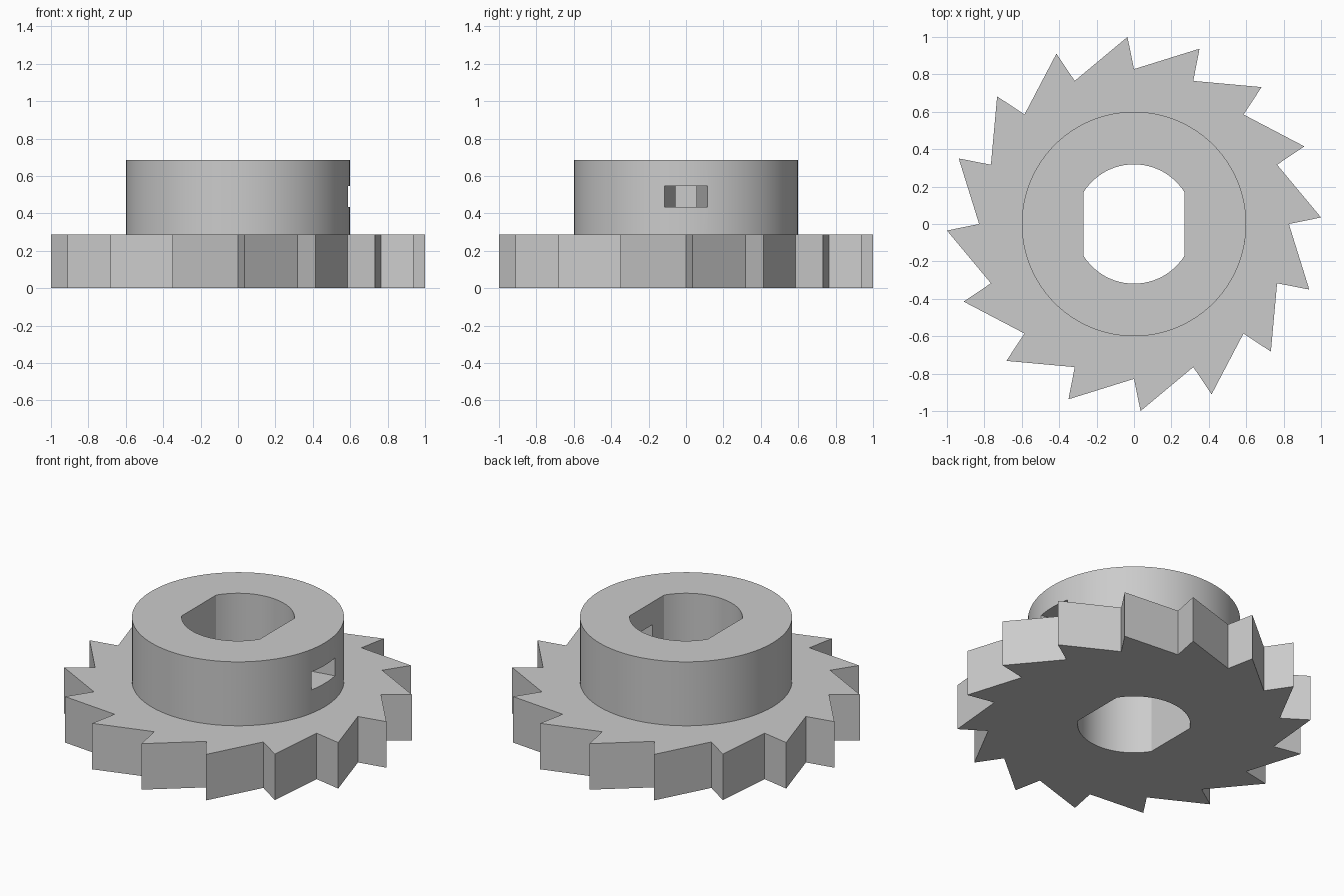
import bpy, bmesh, math

if "Cube" in bpy.data.objects:
    bpy.data.objects.remove(bpy.data.objects["Cube"])

TEETH = 16
WHEEL_TOP, HUB_TOP = 0.287, 0.686

grey = bpy.data.materials.new("light_grey")
grey.diffuse_color = (0.6, 0.6, 0.6, 1)
grey.use_nodes = True
grey.node_tree.nodes["Principled BSDF"].inputs["Base Color"].default_value = grey.diffuse_color


def polar(r, deg):
    a = math.radians(deg)
    return (r * math.cos(a), r * math.sin(a))


def solid(name, loops, z0, z1):
    """Extrude nested closed outlines (outer first, then holes) from z0 to z1."""
    bm = bmesh.new()
    edges = []
    for pts in loops:
        vs = [bm.verts.new((x, y, z0)) for x, y in pts]
        edges += [bm.edges.new((v, vs[(i + 1) % len(vs)])) for i, v in enumerate(vs)]
    bottom = bmesh.ops.triangle_fill(bm, edges=edges, use_beauty=True)["geom"]
    faces = [g for g in bottom if isinstance(g, bmesh.types.BMFace)]
    ext = bmesh.ops.extrude_face_region(bm, geom=faces, use_keep_orig=True)["geom"]
    moved = [g for g in ext if isinstance(g, bmesh.types.BMVert)]
    bmesh.ops.translate(bm, verts=moved, vec=(0, 0, z1 - z0))
    bmesh.ops.recalc_face_normals(bm, faces=bm.faces[:])
    mesh = bpy.data.meshes.new(name)
    bm.to_mesh(mesh)
    bm.free()
    mesh.materials.append(grey)
    ob = bpy.data.objects.new(name, mesh)
    bpy.context.collection.objects.link(ob)
    return ob


# Bore outline: a circle with two flats facing along x
R, FLAT = 0.319, 0.27
a0 = math.degrees(math.acos(FLAT / R))
N = 24
arc = [a0 + (180 - 2 * a0) * i / N for i in range(N + 1)]
bore = [polar(R, a) for a in arc] + [polar(R, a + 180) for a in arc]

# Ratchet wheel with raked teeth
teeth = []
for k in range(TEETH):
    a = 360 / TEETH * k
    teeth += [polar(0.828, a), polar(1.0006, a + 2)]
wheel = solid("ratchet_wheel", [teeth, bore], 0, WHEEL_TOP)

# Round hub
circle = [polar(0.6, 360 * i / 96) for i in range(96)]
hub = solid("hub", [circle, bore], WHEEL_TOP, HUB_TOP)

# Tapered slot through one side of the hub
slope = (0.115 - 0.055) / (0.588 - 0.27)
xa, xb = 0.2, 0.7
ya, yb = (0.055 + slope * (x - 0.27) for x in (xa, xb))
cutter = solid("slot_cutter", [[(xa, -ya), (xb, -yb), (xb, yb), (xa, ya)]], 0.433, 0.545)
cutter.hide_render = True
mod = hub.modifiers.new("slot", "BOOLEAN")
mod.operation, mod.solver, mod.object = "DIFFERENCE", "EXACT", cutter
bpy.context.view_layer.objects.active = hub
hub.select_set(True)
bpy.ops.object.modifier_apply(modifier=mod.name)
bpy.data.objects.remove(cutter)

# Smooth the round walls, keep corners crisp
for ob in (wheel, hub):
    bpy.ops.object.select_all(action="DESELECT")
    ob.select_set(True)
    bpy.context.view_layer.objects.active = ob
    bpy.ops.object.shade_smooth_by_angle(angle=math.radians(20))
